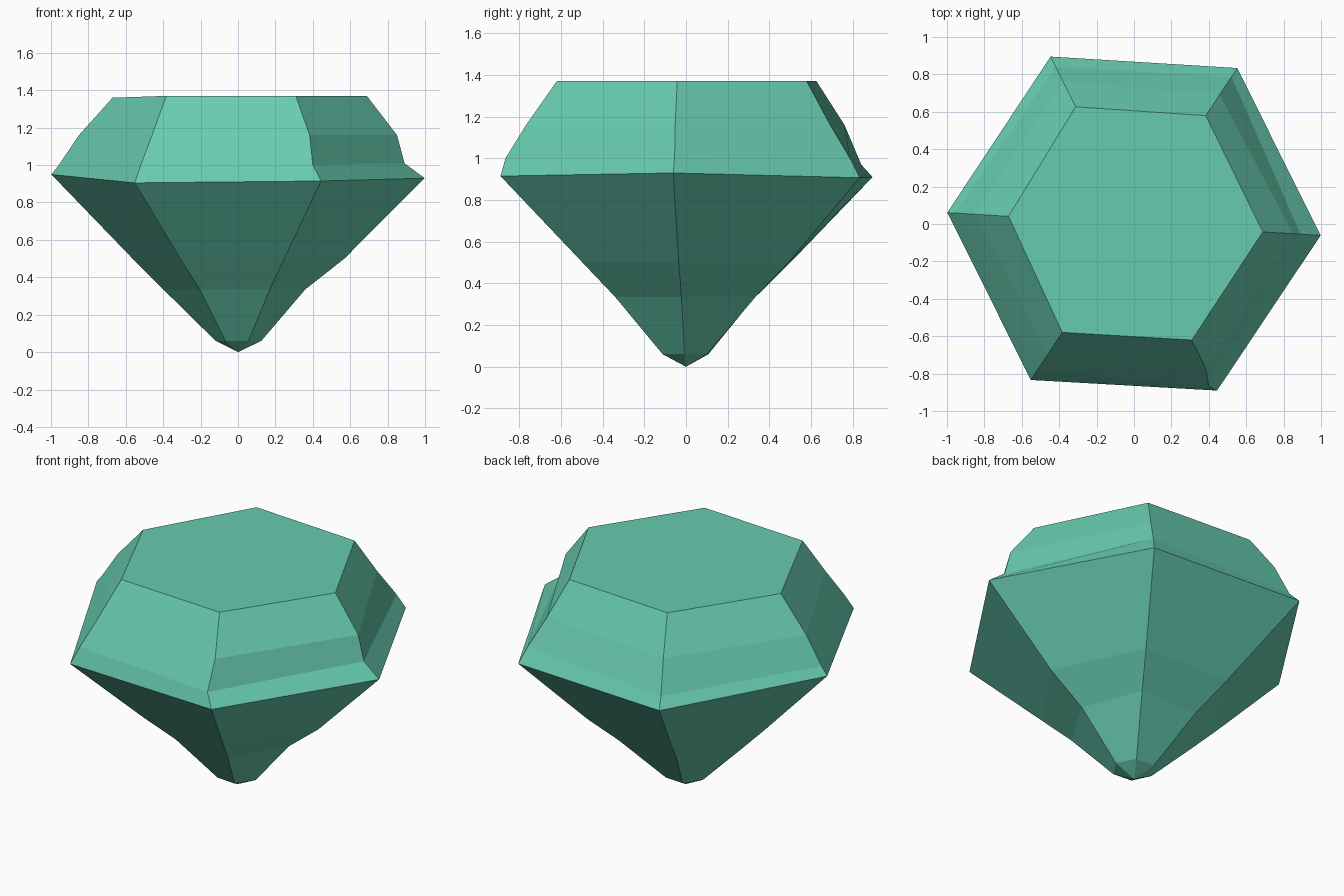
import bpy
import bmesh
import math
from mathutils import Vector

cube = bpy.data.objects.get("Cube")
if cube:
    bpy.data.objects.remove(cube)

SIDES = 6
TURN = math.radians(-3.5)

# One flat colour for the whole stone
GREEN = (0.136, 0.597, 0.429, 1.0)
mat = bpy.data.materials.new("sea_green")
mat.use_nodes = True
mat.diffuse_color = GREEN
mat.node_tree.nodes["Principled BSDF"].inputs["Base Color"].default_value = GREEN

# Facet rings from bottom to top: height, then corner radii (counterclockwise from +x)
RINGS = [
    (0.06, (0.125, 0.12, 0.12, 0.12, 0.122, 0.125)),
    (0.335, (0.36, 0.40, 0.37, 0.40, 0.37, 0.38)),
    (0.50, (0.57, 0.59, 0.56, 0.565, 0.56, 0.555)),
    (0.92, (1.0, 1.0, 1.0, 1.0, 1.0, 0.995)),
    (1.00, (0.892, 0.944, 0.94, 0.96, 0.942, 0.957)),
    (1.16, (0.852, 0.83, 0.85, 0.852, 0.832, 0.858)),
    (1.37, (0.69, 0.695, 0.70, 0.672, 0.695, 0.693)),
]

# Hand-cut irregularities: (ring, corner) -> offset
NUDGES = {
    (3, 0): (0, 0, 0.01), (3, 1): (0, 0, -0.013), (3, 2): (0, 0, -0.01),
    (3, 3): (0, 0, 0.03), (3, 4): (0, 0, -0.015), (3, 5): (0, 0, -0.005),
    (4, 0): (0, 0, 0.01), (4, 2): (0, 0, -0.03), (4, 5): (-0.027, -0.01, 0),
    (6, 3): (0, 0, -0.01),
}


def corner(ring, i):
    z, radii = RINGS[ring]
    a = TURN + math.tau * i / SIDES
    point = Vector((radii[i] * math.cos(a), radii[i] * math.sin(a), z))
    return point + Vector(NUDGES.get((ring, i), (0, 0, 0)))


# Pavilion point, ring facets and flat table
bm = bmesh.new()
tip = bm.verts.new((0, 0, 0))
loops = [[bm.verts.new(corner(r, i)) for i in range(SIDES)] for r in range(len(RINGS))]
for i in range(SIDES):
    j = (i + 1) % SIDES
    bm.faces.new((tip, loops[0][j], loops[0][i]))
    for low, high in zip(loops, loops[1:]):
        bm.faces.new((low[i], low[j], high[j], high[i]))
bm.faces.new(loops[-1])
bmesh.ops.recalc_face_normals(bm, faces=bm.faces)

mesh = bpy.data.meshes.new("gemstone")
bm.to_mesh(mesh)
bm.free()
mesh.materials.append(mat)
gem = bpy.data.objects.new("gemstone", mesh)
bpy.context.collection.objects.link(gem)
